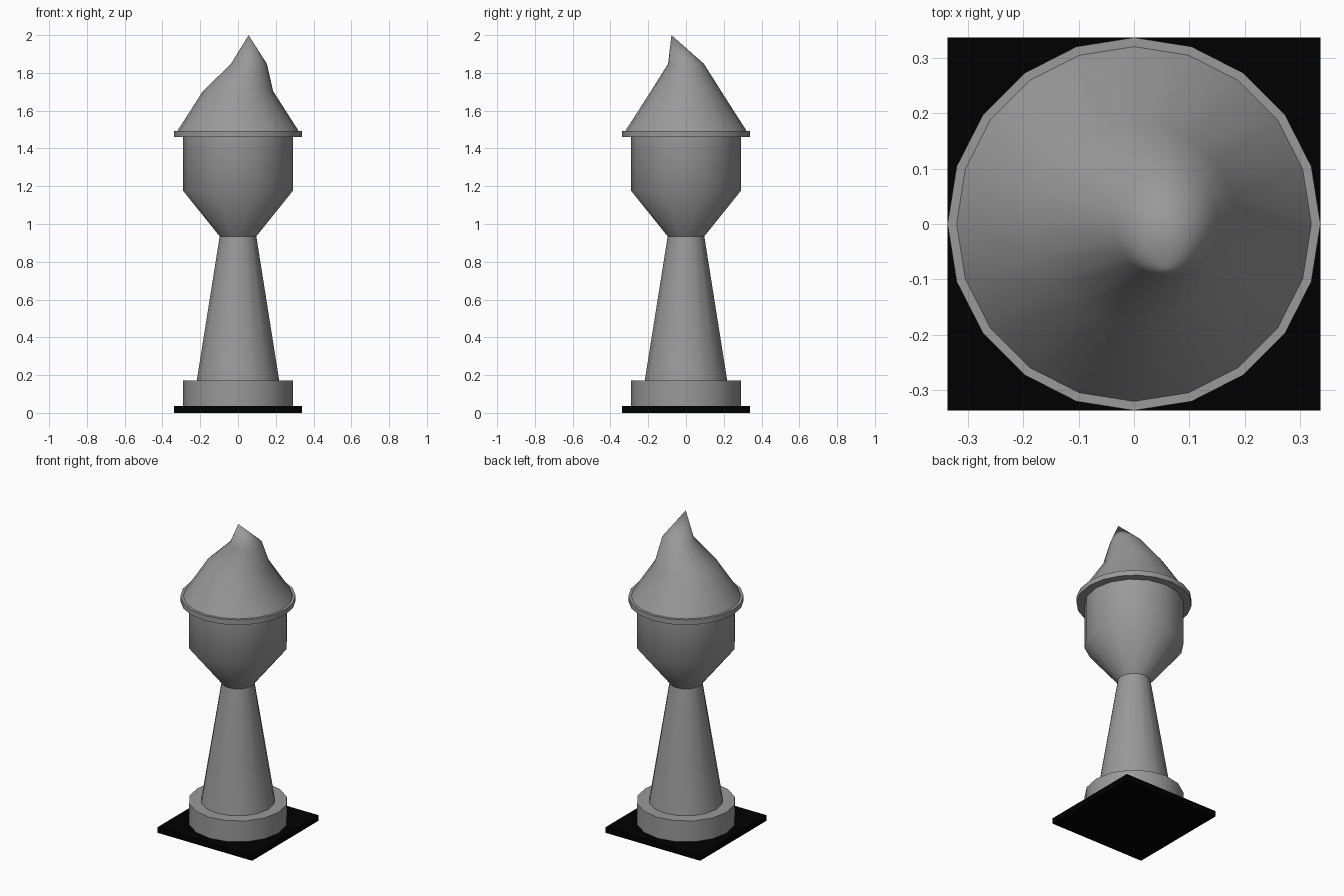
import bpy, bmesh, math

if "Cube" in bpy.data.objects:
    bpy.data.objects.remove(bpy.data.objects["Cube"])


def material(name, value):
    mat = bpy.data.materials.new(name)
    mat.diffuse_color = (value, value, value, 1)
    mat.use_nodes = True
    mat.node_tree.nodes["Principled BSDF"].inputs["Base Color"].default_value = mat.diffuse_color
    return mat


GREY = material("dark_grey", 0.32)
BLACK = material("black", 0.0)


def finish(name, bm, mat):
    bmesh.ops.recalc_face_normals(bm, faces=bm.faces)
    mesh = bpy.data.meshes.new(name)
    bm.to_mesh(mesh)
    bm.free()
    mesh.materials.append(mat)
    obj = bpy.data.objects.new(name, mesh)
    bpy.context.collection.objects.link(obj)
    return obj


def loft(name, sides, rings, tip=None):
    """Closed solid through circles (radius, z, centre_x), with an optional pointed top."""
    bm = bmesh.new()
    angles = [2 * math.pi * i / sides for i in range(sides)]
    loops = [[bm.verts.new((cx + r * math.cos(a), r * math.sin(a), z)) for a in angles]
             for r, z, cx in rings]
    for low, high in zip(loops, loops[1:]):
        for i in range(sides):
            j = (i + 1) % sides
            bm.faces.new((low[i], low[j], high[j], high[i]))
    bm.faces.new(loops[0][::-1])
    if tip:
        peak = bm.verts.new(tip)
        for i in range(sides):
            bm.faces.new((loops[-1][i], loops[-1][(i + 1) % sides], peak))
    else:
        bm.faces.new(loops[-1])
    obj = finish(name, bm, GREY)
    bpy.ops.object.select_all(action='DESELECT')
    obj.select_set(True)
    bpy.context.view_layer.objects.active = obj
    bpy.ops.object.shade_smooth_by_angle(angle=math.radians(50))


# Black square base plate
bm = bmesh.new()
bmesh.ops.create_cube(bm, size=1)
for v in bm.verts:
    v.co = (v.co.x * 0.675, v.co.y * 0.675, (v.co.z + 0.5) * 0.037)
finish("base_plate", bm, BLACK)

# Round plinth and tapering column
loft("plinth", 16, [(0.29, 0.037, 0), (0.29, 0.172, 0)])
loft("column", 16, [(0.218, 0.172, 0), (0.097, 0.935, 0)])

# Cup with funnel bottom, and its rim
loft("cup", 16, [(0.097, 0.935, 0), (0.29, 1.175, 0), (0.29, 1.46, 0)])
loft("rim", 20, [(0.3375, 1.46, 0), (0.3375, 1.493, 0)])

# Swirled top with an off-centre peak
loft("swirl_top", 20, [(0.321, 1.493, 0), (0.186, 1.703, 0), (0.095, 1.848, 0.058)],
     tip=(0.056, -0.077, 2.0))
